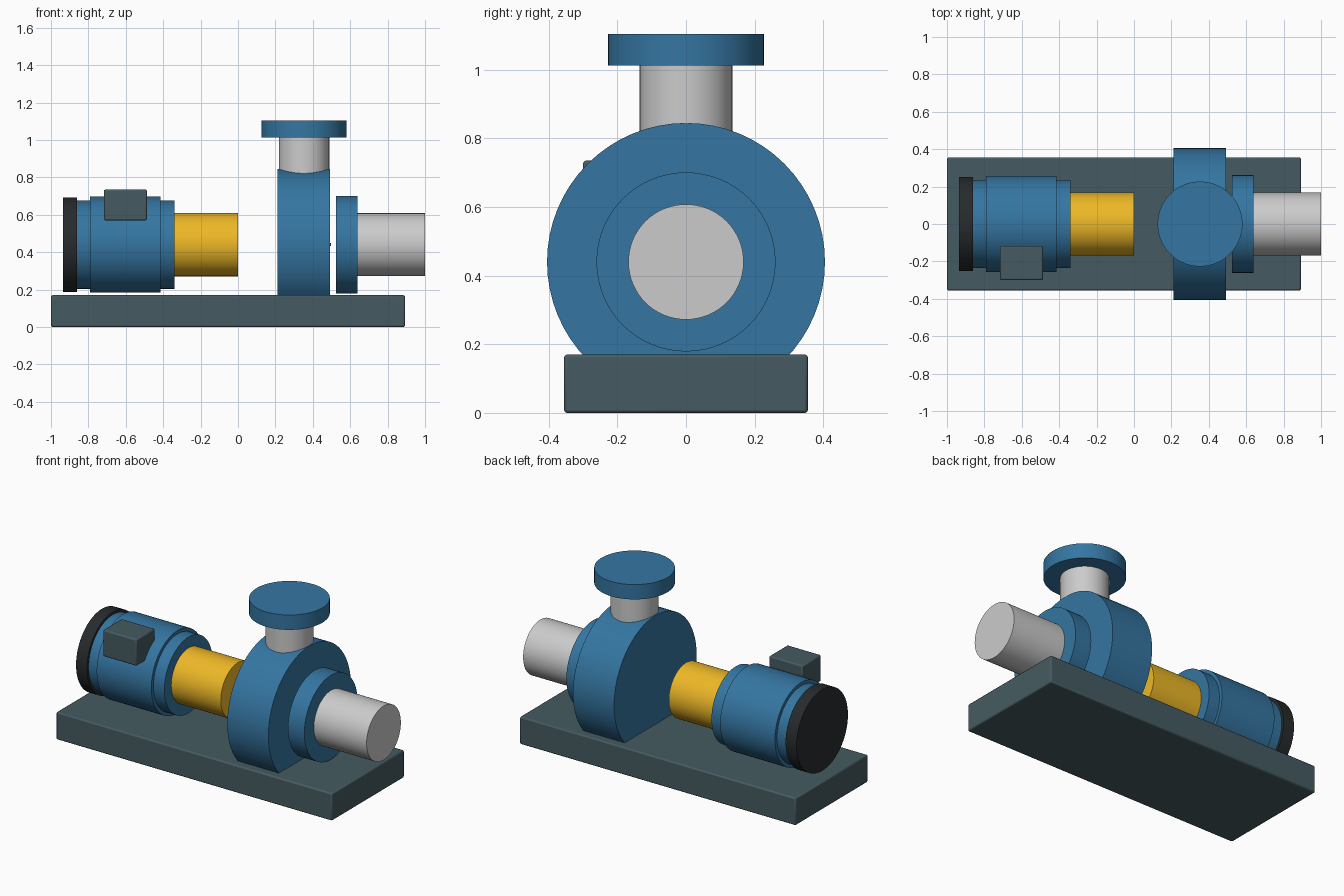
import bpy, math

if "Cube" in bpy.data.objects:
    bpy.data.objects.remove(bpy.data.objects["Cube"])

AXIS_Z = 0.44   # shaft height
OUT_X = 0.353   # discharge centre


def material(name, rgb):
    m = bpy.data.materials.new(name)
    m.diffuse_color = (*rgb, 1)
    m.use_nodes = True
    m.node_tree.nodes["Principled BSDF"].inputs["Base Color"].default_value = m.diffuse_color
    return m


BLUE = material("blue_paint", (0.035, 0.18, 0.36))
SLATE = material("slate_paint", (0.06, 0.105, 0.12))
YELLOW = material("yellow_guard", (0.85, 0.48, 0.02))
BLACK = material("black_cover", (0.02, 0.024, 0.026))


def finish(name, mat, bevel):
    ob = bpy.context.object
    ob.name = name
    if mat:
        ob.data.materials.append(mat)
    if bevel:
        mod = ob.modifiers.new("bevel", 'BEVEL')
        mod.width = bevel
        mod.segments = 2
    bpy.ops.object.shade_smooth_by_angle(angle=math.radians(35))
    return ob


def box(name, lo, hi, mat, bevel):
    bpy.ops.mesh.primitive_cube_add(size=1, location=[(a + b) / 2 for a, b in zip(lo, hi)])
    bpy.context.object.scale = [b - a for a, b in zip(lo, hi)]
    bpy.ops.object.transform_apply(location=False, rotation=False, scale=True)
    return finish(name, mat, bevel)


def cyl_x(name, x0, x1, r, mat=None):
    bpy.ops.mesh.primitive_cylinder_add(vertices=64, radius=r, depth=x1 - x0,
        location=((x0 + x1) / 2, 0, AXIS_Z), rotation=(0, math.pi / 2, 0))
    return finish(name, mat, 0)


def cyl_z(name, z0, z1, r, mat=None):
    bpy.ops.mesh.primitive_cylinder_add(vertices=64, radius=r, depth=z1 - z0,
        location=(OUT_X, 0, (z0 + z1) / 2))
    return finish(name, mat, 0)


# Base plate
box("base_plate", (-1, -0.355, 0), (0.893, 0.355, 0.17), SLATE, 0.008)

# Motor: fan cover, frame, wider stator sleeve, terminal box
cyl_x("fan_cover", -0.935, -0.86, 0.252, BLACK)
cyl_x("motor_frame", -0.86, -0.34, 0.236, BLUE)
cyl_x("motor_sleeve", -0.79, -0.415, 0.257, BLUE)
box("terminal_box", (-0.717, -0.30, 0.57), (-0.487, -0.117, 0.735), SLATE, 0.008)

# Coupling guard
cyl_x("coupling_guard", -0.34, 0.0, 0.169, YELLOW)

# Pump casing and suction side
cyl_x("pump_casing", 0.21, 0.492, 0.405, BLUE)
cyl_x("shaft_tip", 0.48, 0.497, 0.008, SLATE)
cyl_x("suction_flange", 0.525, 0.638, 0.261, BLUE)
cyl_x("suction_pipe", 0.63, 1.0, 0.168)

# Discharge side
cyl_z("discharge_pipe", 0.80, 1.02, 0.135)
cyl_z("discharge_flange", 1.012, 1.104, 0.227, BLUE)
